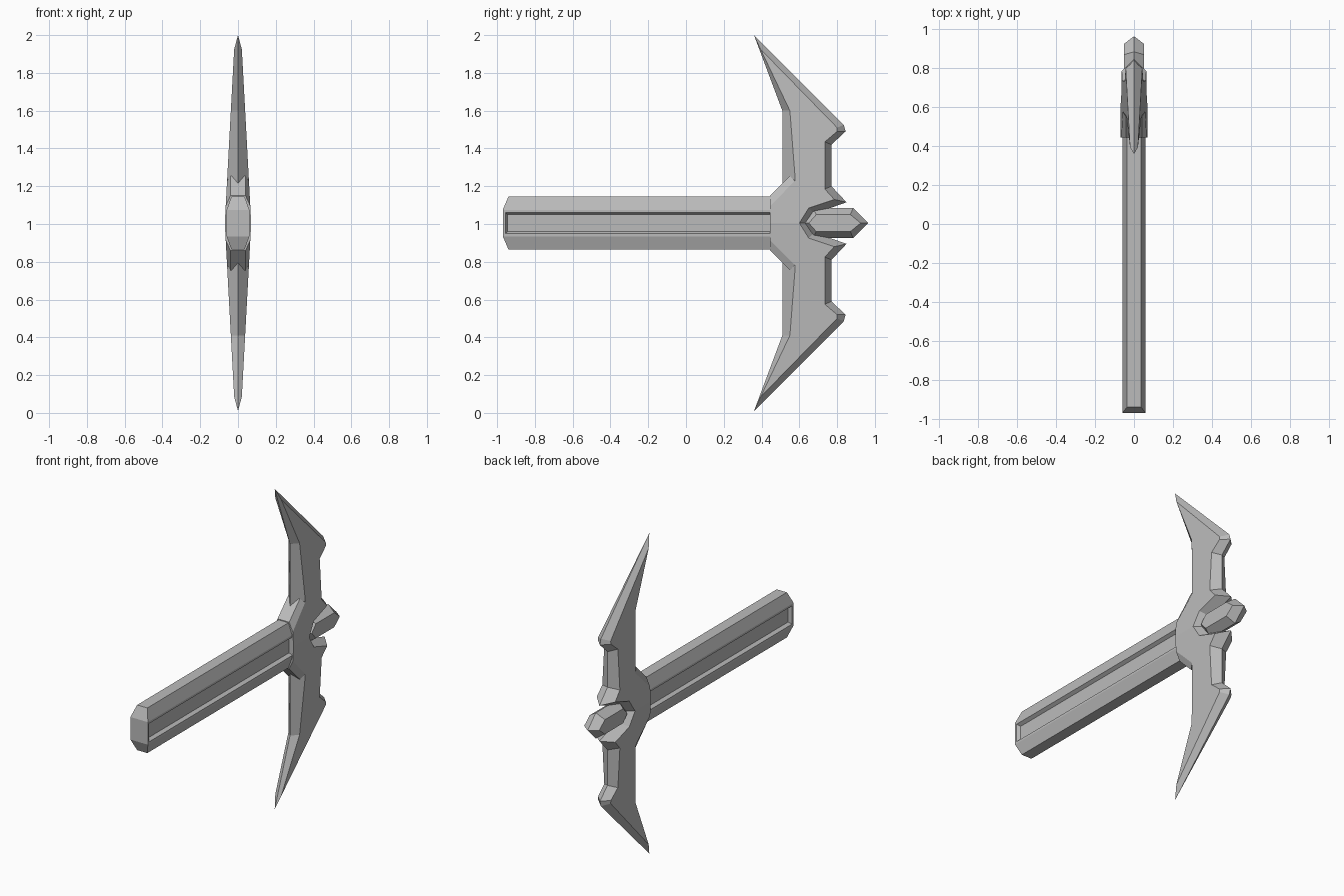
import bpy, bmesh

cube = bpy.data.objects.get("Cube")
if cube:
    bpy.data.objects.remove(cube, do_unlink=True)

MID = 1.005  # height of the handle axis

grey = bpy.data.materials.new("plain grey")
grey.use_nodes = True
grey.diffuse_color = (0.5, 0.5, 0.5, 1)
grey.node_tree.nodes["Principled BSDF"].inputs["Base Color"].default_value = (0.5, 0.5, 0.5, 1)


def finish(bm, name):
    """Clean the mesh and turn it into a flat-shaded object."""
    bmesh.ops.remove_doubles(bm, verts=bm.verts, dist=0.0005)
    bmesh.ops.recalc_face_normals(bm, faces=bm.faces)
    mesh = bpy.data.meshes.new(name)
    bm.to_mesh(mesh)
    bm.free()
    mesh.materials.append(grey)
    obj = bpy.data.objects.new(name, mesh)
    obj.location.z = MID
    bpy.context.collection.objects.link(obj)
    return obj


def bevelled_plate(name, rows, half_width):
    """Upper half of a plate, mirrored down. Each row holds the rim (y, z, x)
    and the matching corner of the flat side (y, z)."""
    bm = bmesh.new()
    rims, flats = [], []
    for side in (1, -1):
        rims.append([bm.verts.new((side * x, y, z)) for (y, z, x), _ in rows])
        flats.append([bm.verts.new((side * half_width(z), y, z)) for _, (y, z) in rows])
    for rim, flat in zip(rims, flats):
        bm.faces.new(flat)
        for i in range(len(rows) - 1):
            bm.faces.new((rim[i], rim[i + 1], flat[i + 1], flat[i]))
    for i in range(len(rows) - 1):
        if rows[i][0][2] or rows[i + 1][0][2]:
            bm.faces.new((rims[0][i], rims[0][i + 1], rims[1][i + 1], rims[1][i]))
    # mirror below the handle axis
    copy = bmesh.ops.duplicate(bm, geom=bm.verts[:] + bm.edges[:] + bm.faces[:])["geom"]
    for v in copy:
        if isinstance(v, bmesh.types.BMVert):
            v.co.z = -v.co.z
    bmesh.ops.dissolve_degenerate(bm, dist=0.0005, edges=bm.edges)
    return finish(bm, name)


# Double-pointed head: hub front, upper blade, rear horn and notch
head_rows = [
    ((0.445, 0, 0.04), (0.445, 0)),
    ((0.445, 0.145, 0.04), (0.445, 0.09)),
    ((0.55, 0.25, 0.04), (0.576, 0.222)),
    ((0.51, 0.21, 0), (0.578, 0.235)),
    ((0.51, 0.595, 0), (0.55, 0.595)),
    ((0.36, 0.995, 0), (0.395, 0.92)),
    ((0.835, 0.52, 0), (0.80, 0.505)),
    ((0.845, 0.485, 0), (0.80, 0.485)),
    ((0.77, 0.415, 0), (0.735, 0.43)),
    ((0.77, 0.195, 0), (0.735, 0.18)),
    ((0.85, 0.11, 0), (0.785, 0.125)),
    ((0.68, 0.05, 0), (0.65, 0.08)),
    ((0.65, 0, 0), (0.60, 0)),
]
bevelled_plate("double_blade_head", head_rows, lambda z: 0.07 - 0.054 * z)

# Faceted crystal set in the rear notch
crystal_rows = [
    ((0.605, 0, 0), (0.65, 0)),
    ((0.67, 0.08, 0), (0.69, 0.045)),
    ((0.885, 0.08, 0), (0.87, 0.045)),
    ((0.965, 0, 0), (0.925, 0)),
]
bevelled_plate("rear_crystal", crystal_rows, lambda z: 0.052)

# Handle: eight-sided bar with a wedge-cut butt
bm = bmesh.new()
W, TOP, SHOULDER, FLAT = 0.06, 0.14, 0.07, 0.035
corners = {}
for sx in (1, -1):
    for sz in (1, -1):
        corners[sx, sz] = [bm.verts.new(co) for co in (
            (sx * W, -0.97, sz * SHOULDER),     # butt corner
            (sx * FLAT, -0.94, sz * TOP),       # start of the top flat
            (sx * FLAT, 0.47, sz * TOP),        # end of the top flat
            (sx * W, 0.47, sz * SHOULDER))]     # end of the shoulder
        bm.faces.new(corners[sx, sz])
for sz in (1, -1):
    a, b = corners[1, sz], corners[-1, sz]
    for i in range(3):
        bm.faces.new((a[i], a[i + 1], b[i + 1], b[i]))
sides = []
for sx in (1, -1):
    a, b = corners[sx, 1], corners[sx, -1]
    sides.append(bm.faces.new((a[0], a[3], b[3], b[0])))
for i in (0, 3):
    bm.faces.new([corners[k][i] for k in ((1, 1), (1, -1), (-1, -1), (-1, 1))])
bmesh.ops.recalc_face_normals(bm, faces=bm.faces)
# long sunken groove on both sides
bmesh.ops.inset_individual(bm, faces=sides, thickness=0.019)
bmesh.ops.inset_individual(bm, faces=sides, thickness=0.017, depth=-0.02)
finish(bm, "handle")
